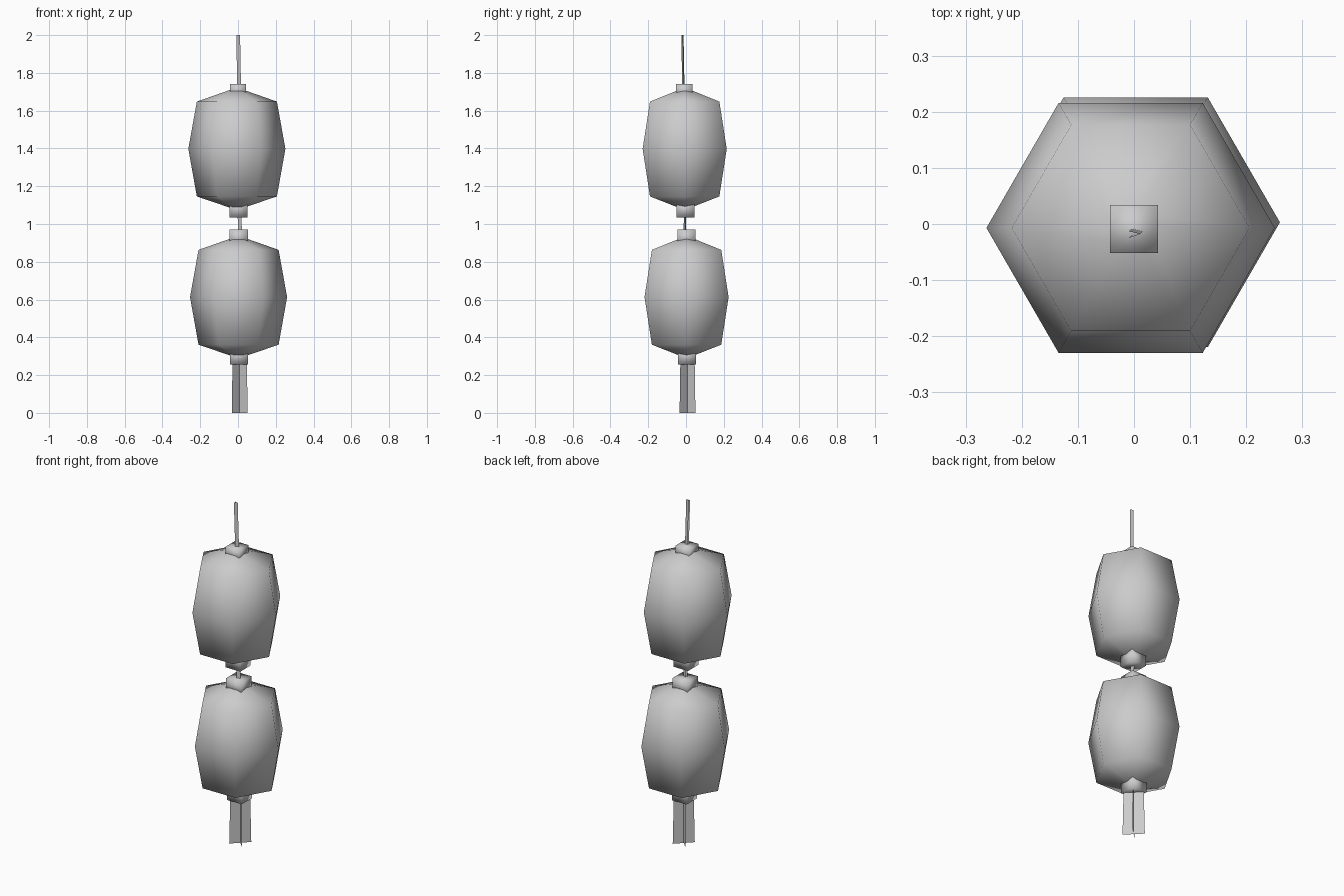
import bpy, bmesh, math
from mathutils import Vector

old = bpy.data.objects.get("Cube")
if old:
    bpy.data.objects.remove(old, do_unlink=True)

# Single plain grey
grey = bpy.data.materials.new("plain grey")
grey.use_nodes = True
COLOUR = (0.6, 0.6, 0.6, 1)
grey.diffuse_color = COLOUR
bsdf = next(n for n in grey.node_tree.nodes if n.type == 'BSDF_PRINCIPLED')
bsdf.inputs["Base Color"].default_value = COLOUR
bsdf.inputs["Roughness"].default_value = 0.8


def finish(name, bm, smooth=True, closed=True):
    if closed:
        bmesh.ops.recalc_face_normals(bm, faces=bm.faces)
    for f in bm.faces:
        f.smooth = smooth
    mesh = bpy.data.meshes.new(name)
    bm.to_mesh(mesh)
    bm.free()
    mesh.materials.append(grey)
    obj = bpy.data.objects.new(name, mesh)
    bpy.context.collection.objects.link(obj)
    return obj


def lantern(name, cx, cy, cz):
    """Six-sided barrel with shallow cone ends, smooth shaded."""
    profile = [(0.03, -0.314), (0.212, -0.252), (0.257, 0.0),
               (0.212, 0.25), (0.03, 0.314)]
    bm = bmesh.new()
    rings = []
    for r, z in profile:
        rings.append([bm.verts.new((cx + r * math.cos(k * math.pi / 3),
                                    cy + r * math.sin(k * math.pi / 3), cz + z))
                      for k in range(6)])
    for a, b in zip(rings, rings[1:]):
        for k in range(6):
            n = (k + 1) % 6
            bm.faces.new((a[k], a[n], b[n], b[k]))
    bm.faces.new(rings[0][::-1])
    bm.faces.new(rings[-1])
    finish(name, bm)


def cap(name, cx, cy, half, z0, z1):
    """Square collar."""
    bm = bmesh.new()
    bmesh.ops.create_cube(bm, size=1)
    for v in bm.verts:
        v.co = Vector((cx + v.co.x * 2 * half, cy + v.co.y * 2 * half,
                       (z0 + z1) / 2 + v.co.z * (z1 - z0)))
    finish(name, bm)


def cord(name, low, high):
    """Thin folded strip, V-shaped in section, between two points."""
    section = [(-0.010, 0.006), (0.010, 0.001), (-0.010, -0.006)]
    bm = bmesh.new()
    rows = [[bm.verts.new((p[0] + x, p[1] + y, p[2])) for x, y in section]
            for p in (low, high)]
    for k in range(2):
        bm.faces.new((rows[0][k + 1], rows[0][k], rows[1][k], rows[1][k + 1]))
    finish(name, bm, False, False)


# Two lanterns, one above the other
lantern("upper_lantern", -0.006, -0.007, 1.398)
lantern("lower_lantern", 0.003, 0.003, 0.613)

# Square collars at each lantern end
cap("upper_top_cap", 0.0, -0.009, 0.043, 1.67, 1.742)
cap("upper_bottom_cap", 0.003, -0.003, 0.048, 1.035, 1.12)
cap("lower_top_cap", 0.004, 0.002, 0.048, 0.885, 0.97)
cap("lower_bottom_cap", 0.006, 0.006, 0.048, 0.256, 0.34)

# Hanging cord and the link between the lanterns
cord("hanging_cord", (0.006, -0.014, 1.72), (0.001, -0.019, 2.0))
cord("link_cord", (0.011, -0.007, 0.95), (0.008, -0.005, 1.05))

# Tassel: two crossed sheets set diagonally
bm = bmesh.new()
for sx in (1, -1):
    quad = []
    for t, z in ((-1, 0), (1, 0), (1, 0.27), (-1, 0.27)):
        r = 0.042 if z == 0 else 0.038
        quad.append(bm.verts.new((0.009 + t * sx * r, 0.008 + t * r, z)))
    bm.faces.new(quad)
finish("tassel", bm, False, False)
